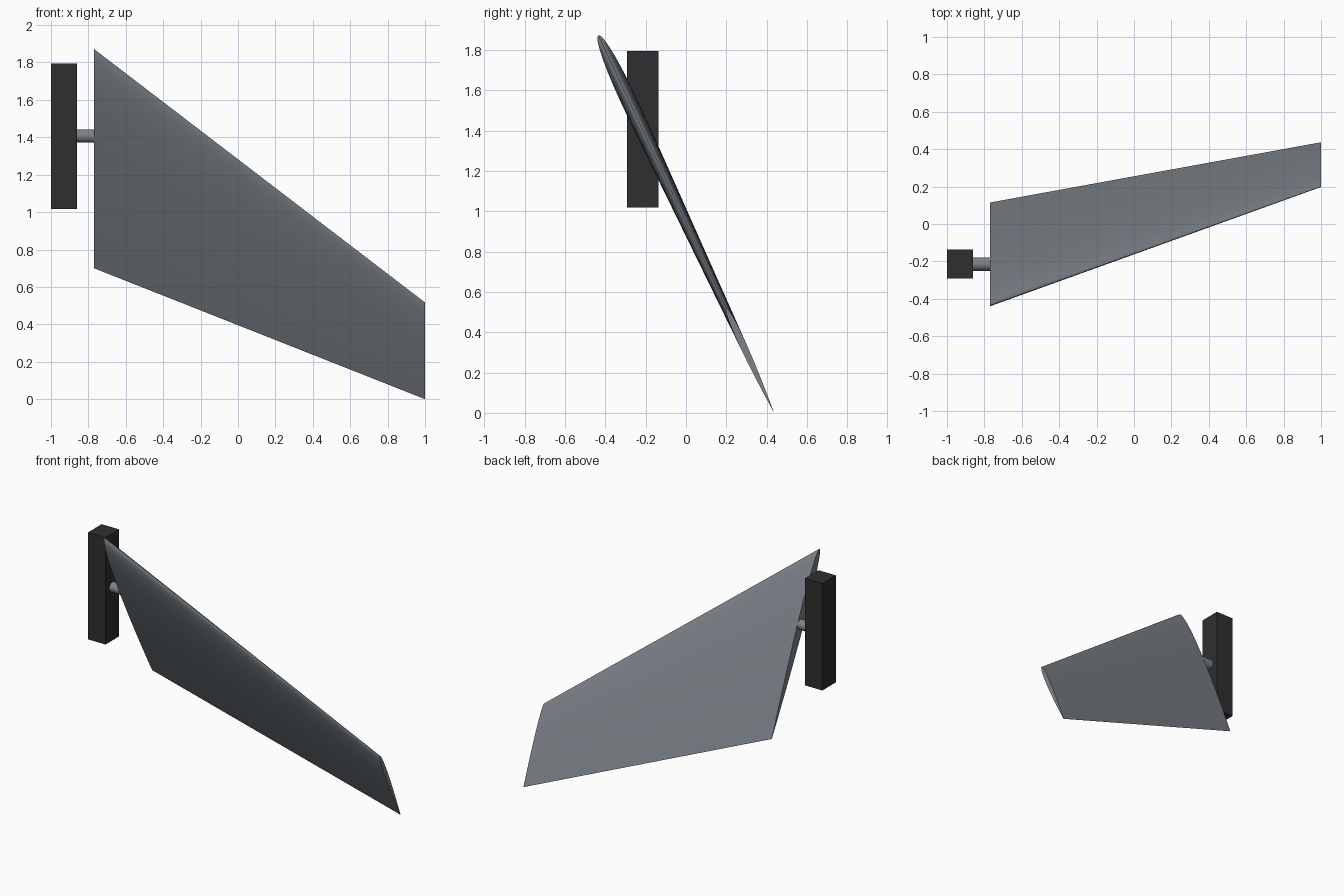
import bpy, bmesh, math
from mathutils import Vector

cube = bpy.data.objects.get("Cube")
if cube:
    bpy.data.objects.remove(cube, do_unlink=True)


def material(name, color):
    m = bpy.data.materials.new(name)
    m.use_nodes = True
    m.diffuse_color = (*color, 1)
    m.node_tree.nodes["Principled BSDF"].inputs["Base Color"].default_value = (*color, 1)
    return m


grey = material("blue_grey_metal", (0.2, 0.225, 0.25))
black = material("matt_black", (0.028, 0.028, 0.028))


def half_thickness(t, ratio=0.062):
    # Symmetric aerofoil with a sharp trailing edge
    return 5 * ratio * (0.2969 * math.sqrt(t) - 0.126 * t - 0.3516 * t**2
                        + 0.2843 * t**3 - 0.1036 * t**4)


def section(bm, leading, trailing, steps=20):
    # Closed loop: trailing edge, over the nose, back along the other side
    chord = trailing - leading
    normal = Vector((0, -chord.z, chord.y))
    ring = []
    for i in range(2 * steps):
        a = math.pi * i / steps
        t = (1 + math.cos(a)) / 2
        side = 1 if i < steps else -1
        h = 0 if i == 0 else half_thickness(t) * side
        ring.append(bm.verts.new(leading + chord * t + normal * h))
    return ring


def smooth(obj):
    bpy.ops.object.select_all(action='DESELECT')
    obj.select_set(True)
    bpy.context.view_layer.objects.active = obj
    bpy.ops.object.shade_smooth_by_angle(angle=math.radians(35))


# Swept, tapered fin with closed ends
bm = bmesh.new()
root = section(bm, Vector((-0.77, -0.435, 1.872)), Vector((-0.77, 0.115, 0.70)))
tip = section(bm, Vector((1, 0.2, 0.517)), Vector((1, 0.437, 0)))
n = len(root)
for i in range(n):
    j = (i + 1) % n
    bm.faces.new((root[i], root[j], tip[j], tip[i]))
bm.faces.new(root)
bm.faces.new(tip)
bmesh.ops.recalc_face_normals(bm, faces=bm.faces)
mesh = bpy.data.meshes.new("fin")
bm.to_mesh(mesh)
bm.free()
mesh.materials.append(grey)
fin = bpy.data.objects.new("fin", mesh)
bpy.context.collection.objects.link(fin)
smooth(fin)

# Pivot shaft between the block and the fin
bpy.ops.mesh.primitive_cylinder_add(vertices=32, radius=0.036, depth=0.11,
                                    location=(-0.815, -0.214, 1.407),
                                    rotation=(0, math.pi / 2, 0))
shaft = bpy.context.object
shaft.name = "pivot_shaft"
shaft.data.materials.append(grey)
smooth(shaft)

# Mounting block
bpy.ops.mesh.primitive_cube_add(size=1, location=(-0.93, -0.214, 1.406))
block = bpy.context.object
block.name = "mounting_block"
block.scale = (0.14, 0.155, 0.777)
block.data.materials.append(black)
